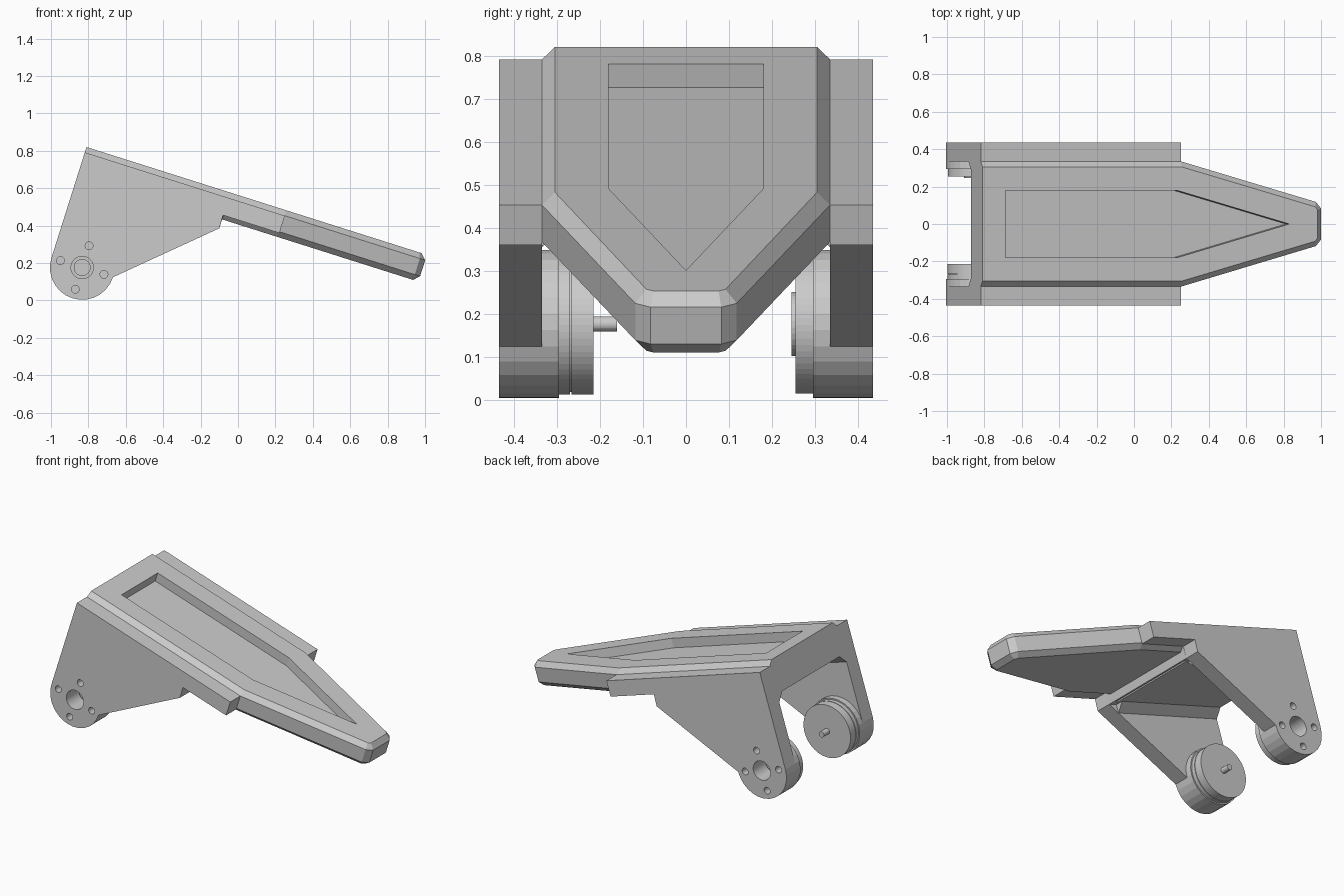
import bpy, bmesh, math
from mathutils import Matrix, Vector

if "Cube" in bpy.data.objects:
    bpy.data.objects.remove(bpy.data.objects["Cube"])

# Everything is drawn in a tilted frame: u along the slope, n normal to it
TILT = math.atan(0.3167)
FRAME = Matrix.Translation((-0.81, 0, 0.82)) @ Matrix.Rotation(TILT, 4, 'Y')
HUB_U, HUB_N, HUB_R = 0.1725, -0.621, 0.1725


def loft(name, rings):
    """Closed solid through rings of (u, y, n) points."""
    bm = bmesh.new()
    loops = [[bm.verts.new(FRAME @ Vector(p)) for p in ring] for ring in rings]
    for a, b in zip(loops, loops[1:]):
        for i in range(len(a)):
            j = (i + 1) % len(a)
            bm.faces.new((a[i], a[j], b[j], b[i]))
    bm.faces.new(loops[0])
    bm.faces.new(loops[-1])
    bmesh.ops.recalc_face_normals(bm, faces=bm.faces)
    mesh = bpy.data.meshes.new(name)
    bm.to_mesh(mesh)
    bm.free()
    ob = bpy.data.objects.new(name, mesh)
    bpy.context.collection.objects.link(ob)
    return ob


def prism(name, profile, y0, y1):
    """Profile of (u, n) points extruded along y."""
    return loft(name, [[(u, y, n) for u, n in profile] for y in (y0, y1)])


def plan(half, n):
    """Mirrored (u, y) outline at height n; points on the centre line stay single."""
    return ([(u, y, n) for u, y in half]
            + [(u, -y, n) for u, y in reversed(half) if y > 0])


def circle(r, sides, u=HUB_U, n=HUB_N):
    return [(u + r * math.cos(2 * math.pi * i / sides),
             n + r * math.sin(2 * math.pi * i / sides)) for i in range(sides)]


def rect(u0, u1, n0, n1):
    return [(u0, n0), (u1, n0), (u1, n1), (u0, n1)]


def cut(ob, cutters):
    for c in cutters:
        c.hide_render = True
        m = ob.modifiers.new("cut", 'BOOLEAN')
        m.operation, m.solver, m.object = 'DIFFERENCE', 'EXACT', c
    bpy.context.view_layer.update()
    deps = bpy.context.evaluated_depsgraph_get()
    mesh = bpy.data.meshes.new_from_object(ob.evaluated_get(deps))
    ob.modifiers.clear()
    ob.data = mesh


def discard(cutters):
    for c in cutters:
        bpy.data.objects.remove(c)


# Sloping deck with chamfered rim and arrow-shaped pocket
full = [(0, 0.335), (1.122, 0.335), (1.879, 0.118), (1.909, 0.082)]
inset = [(0, 0.305), (1.118, 0.305), (1.866, 0.092), (1.879, 0.076)]
deck = loft("deck", [plan(inset, 0), plan(full, -0.03),
                     plan(full, -0.12), plan(inset, -0.15)])
pocket_outline = [(0.13, 0.18), (1.09, 0.18), (1.72, 0)]
pocket = loft("pocket_cutter", [plan(pocket_outline, 0.1),
                                plan(pocket_outline, -0.058)])
cut(deck, [pocket])
discard([pocket])

# Thick cross block between the side plates, with a slot near its front edge
block = prism("cross_block", rect(0, 0.808, -0.2, -0.11), -0.335, 0.335)
slot = prism("slot_cutter", rect(0.775, 0.792, -0.25, -0.188), -0.3, 0.3)
cut(block, [slot])
discard([slot])

# Side plate profile: rail on top, arm running down to the round end
ARC = 14
plate_profile = [(0, -0.03), (1.122, -0.03), (1.122, -0.127),
                 (0.806, -0.127), (0.808, -0.2)]
plate_profile += [(HUB_U + HUB_R * math.cos(-math.pi * i / ARC),
                   HUB_N + HUB_R * math.sin(-math.pi * i / ARC))
                  for i in range(ARC + 1)]

for s, side in ((-1, "front"), (1, "back")):
    plate = prism(side + "_side_plate", plate_profile, s * 0.435, s * 0.335)
    boss = prism(side + "_hub_boss", circle(HUB_R, 2 * ARC), s * 0.34, s * 0.295)
    # Centre bore and four bolt holes
    cutters = [prism("bore_cutter", circle(0.06, 32), s * 0.5, s * 0.25)]
    for k in range(4):
        a = k * math.pi / 2
        cutters.append(prism("bolt_cutter", circle(
            0.021, 16, HUB_U + 0.122 * math.cos(a), HUB_N + 0.122 * math.sin(a)),
            s * 0.5, s * 0.25))
    cut(plate, cutters)
    cut(boss, cutters)
    discard(cutters)
    # Bracing fillet under the block
    loft(side + "_fillet", [[(u, s * 0.335, -0.19), (u, s * 0.285, -0.2),
                             (u, s * 0.335, -0.25)] for u in (0, 0.753)])
    # Hub end visible inside the bore
    prism(side + "_bore_plug", circle(0.045, 32), s * 0.33, s * 0.29)

# Motor with shaft on the front side, idler disc on the back side
prism("motor_base", circle(0.164, 64), -0.297, -0.27)
prism("motor_neck", circle(0.158, 64), -0.272, -0.264)
prism("motor_can", circle(0.164, 64), -0.266, -0.215)
prism("motor_shaft", circle(0.018, 24), -0.22, -0.16)
prism("idler_disc", circle(0.162, 64), 0.297, 0.255)
prism("idler_cap", circle(0.075, 32), 0.26, 0.245)
